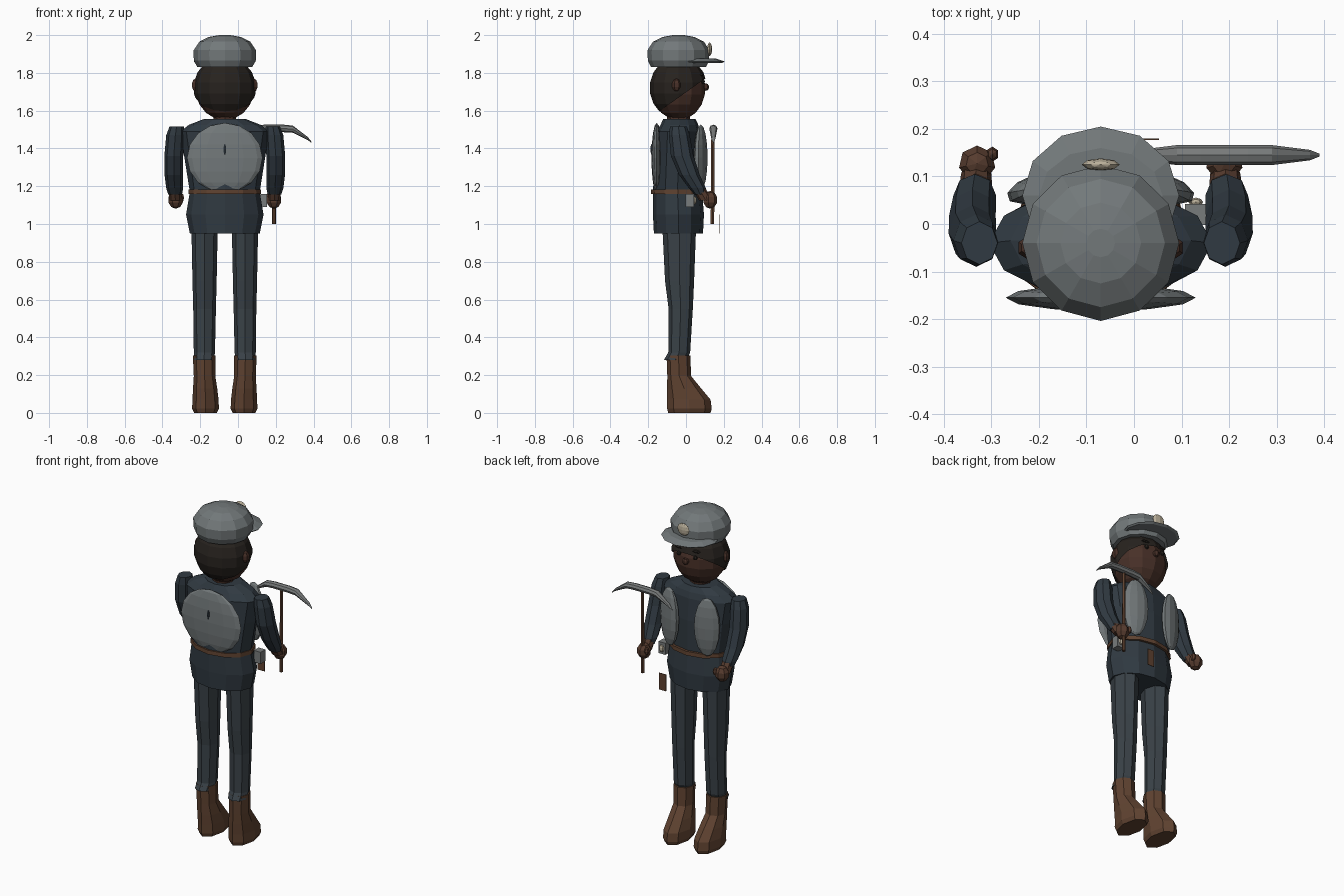
import bpy, bmesh, math
from mathutils import Vector, Matrix

C = -0.07  # body centre line in x
COL = {
    "jacket": (0.03, 0.042, 0.054), "trousers": (0.042, 0.054, 0.064),
    "cloth": (0.17, 0.19, 0.195), "steel": (0.19, 0.2, 0.2),
    "leather": (0.115, 0.055, 0.03), "skin": (0.065, 0.03, 0.021),
    "hand": (0.095, 0.045, 0.028), "hair": (0.02, 0.016, 0.013),
    "cream": (0.5, 0.44, 0.33),
}
MATS = {}
for key, rgb in COL.items():
    MATS[key] = bpy.data.materials.new(key)
    MATS[key].diffuse_color = (*rgb, 1)


def finish(name, bm, col):
    bmesh.ops.recalc_face_normals(bm, faces=bm.faces)
    me = bpy.data.meshes.new(name)
    bm.to_mesh(me)
    bm.free()
    me.materials.append(MATS[col])
    ob = bpy.data.objects.new(name, me)
    bpy.context.collection.objects.link(ob)
    return ob


def loft(name, rings, col, n=10, axis="z"):
    """Stack of elliptical rings (x, y, z, r1, r2), capped at both ends."""
    bm = bmesh.new()
    u, v = (Vector((1, 0, 0)), Vector((0, 1, 0)))
    if axis == "x":
        u, v = Vector((0, 1, 0)), Vector((0, 0, 1))
    loops = []
    for x, y, z, a, b in rings:
        loops.append([bm.verts.new(Vector((x, y, z)) + u * a * math.cos(t) + v * b * math.sin(t))
                      for t in (2 * math.pi * i / n for i in range(n))])
    for p, q in zip(loops, loops[1:]):
        for i in range(n):
            j = (i + 1) % n
            bm.faces.new((p[i], p[j], q[j], q[i]))
    bm.faces.new(loops[0])
    bm.faces.new(loops[-1])
    return finish(name, bm, col)


def ball(name, loc, r, col, seg=10, rings=7, rot=0.0, cut=None):
    """Faceted ellipsoid, optionally trimmed by a plane (point, normal)."""
    bm = bmesh.new()
    bmesh.ops.create_uvsphere(bm, u_segments=seg, v_segments=rings, radius=1)
    m = Matrix.Translation(loc) @ Matrix.Rotation(rot, 4, "Z") @ Matrix.Diagonal((*r, 1))
    bm.transform(m)
    if cut:
        bmesh.ops.bisect_plane(bm, geom=bm.verts[:] + bm.edges[:] + bm.faces[:],
                               plane_co=cut[0], plane_no=cut[1], clear_inner=True)
    return finish(name, bm, col)


def box(name, loc, size, col):
    bm = bmesh.new()
    bmesh.ops.create_cube(bm, size=1, matrix=Matrix.Translation(loc) @ Matrix.Diagonal((*size, 1)))
    return finish(name, bm, col)


# Jacket and belt
loft("jacket", [(C, -0.04, 0.95, 0.185, 0.13), (C, -0.04, 1.05, 0.205, 0.135),
                (C, -0.045, 1.17, 0.185, 0.13), (C, -0.04, 1.36, 0.215, 0.125),
                (C, -0.04, 1.49, 0.235, 0.115), (C, -0.035, 1.525, 0.19, 0.1),
                (C, -0.035, 1.556, 0.11, 0.085)], "jacket", 12)
loft("belt", [(C, -0.042, 1.158, 0.193, 0.143), (C, -0.042, 1.182, 0.192, 0.142)], "leather", 12)
loft("neck", [(C, -0.04, 1.53, 0.06, 0.06), (C, -0.04, 1.62, 0.06, 0.06)], "skin", 8)

# Vest pads on the back and chest
ball("back_pad", (C, -0.155, 1.35), (0.2, 0.028, 0.185), "cloth", 12, 8)
ball("back_stitch", (C, -0.182, 1.395), (0.008, 0.006, 0.03), "jacket", 6, 4)

# Head, hair and face
ball("head", (C, -0.04, 1.715), (0.155, 0.142, 0.165), "skin", 12, 9)
ball("hair", (C, -0.04, 1.72), (0.166, 0.152, 0.168), "hair", 12, 9,
     cut=((C, -0.15, 1.59), (0, -0.58, 0.81)))
ball("nose", (C, 0.105, 1.725), (0.02, 0.017, 0.02), "skin", 6, 5)

# Flat cap with visor and badge
loft("cap_crown", [(C, -0.04, 1.83, 0.145, 0.145), (C, -0.04, 1.865, 0.164, 0.162),
                   (C, -0.04, 1.92, 0.165, 0.164), (C, -0.04, 1.965, 0.135, 0.135),
                   (C, -0.04, 1.99, 0.085, 0.085), (C, -0.04, 2.0, 0.03, 0.03)], "cloth", 12)
loft("cap_visor", [(C, 0.06, 1.852, 0.155, 0.13), (C, 0.06, 1.86, 0.165, 0.145),
                   (C, 0.06, 1.875, 0.13, 0.1)], "cloth", 12)
ball("cap_badge", (C, 0.125, 1.925), (0.04, 0.013, 0.036), "cream", 8, 6)

# Paired parts on both sides of the body
for s, side in ((-1, "left"), (1, "right")):
    def X(d):
        return C + s * d
    ball(f"{side}_chest_pad", (X(0.125), 0.078, 1.352), (0.076, 0.03, 0.175), "cloth", 10, 8, -s * 0.3)
    ball(f"{side}_ear", (X(0.155), -0.05, 1.735), (0.022, 0.025, 0.035), "skin", 6, 5)
    ball(f"{side}_eye", (X(0.055), 0.09, 1.755), (0.014, 0.01, 0.014), "hair", 6, 4)
    ball(f"{side}_eyebrow", (X(0.055), 0.082, 1.79), (0.03, 0.012, 0.008), "hair", 6, 4)
    # Sleeve, wrist and fist
    loft(f"{side}_sleeve", [(X(0.255), -0.04, 1.515, 0.038, 0.045), (X(0.262), -0.035, 1.47, 0.048, 0.055),
                            (X(0.27), -0.02, 1.36, 0.05, 0.06), (X(0.27), 0.018, 1.26, 0.049, 0.055),
                            (X(0.265), 0.06, 1.19, 0.045, 0.045), (X(0.263), 0.075, 1.155, 0.036, 0.03)],
         "jacket", 8)
    loft(f"{side}_wrist", [(X(0.263), 0.07, 1.185, 0.035, 0.036), (X(0.262), 0.105, 1.125, 0.032, 0.036)],
         "hand", 8)
    ball(f"{side}_hand", (X(0.26), 0.127, 1.128), (0.041, 0.04, 0.047), "hand", 7, 5)
    ball(f"{side}_thumb", (X(0.228), 0.147, 1.14), (0.014, 0.016, 0.024), "hand", 6, 4)
    # Trouser leg and boot
    loft(f"{side}_trouser_leg", [(X(0.11), -0.057, 0.28, 0.053, 0.06), (X(0.108), -0.036, 0.32, 0.056, 0.058),
                                 (X(0.107), -0.028, 0.55, 0.06, 0.064), (X(0.107), -0.034, 0.7, 0.064, 0.077),
                                 (X(0.107), -0.036, 1.0, 0.07, 0.09)], "trousers", 8)
    loft(f"{side}_boot", [(X(0.102), 0.018, 0.0, 0.06, 0.112), (X(0.102), 0.018, 0.022, 0.071, 0.118),
                          (X(0.102), 0.015, 0.07, 0.069, 0.115), (X(0.104), -0.01, 0.13, 0.064, 0.09),
                          (X(0.107), -0.036, 0.195, 0.057, 0.063), (X(0.109), -0.04, 0.305, 0.06, 0.063)],
         "leather", 8)

# Pickaxe: wooden handle and curved steel head
loft("pickaxe_handle", [(0.19, 0.14, 1.0, 0.011, 0.011), (0.19, 0.142, 1.52, 0.009, 0.009)], "leather", 6)
half = [(0.2, 1.432, 0.003, 0.003), (0.18, 1.452, 0.011, 0.008),
        (0.1, 1.502, 0.021, 0.019), (0.05, 1.506, 0.021, 0.02)]
loft("pickaxe_head", [(0.19 - d, 0.145, z, a, b) for d, z, a, b in half]
     + [(0.19 + d, 0.145, z, a, b) for d, z, a, b in reversed(half)], "steel", 8, "x")

# Hip lantern and hanging tag
box("lantern", (0.13, 0.02, 1.125), (0.045, 0.045, 0.07), "steel")
ball("lantern_lens", (0.13, 0.046, 1.125), (0.016, 0.01, 0.022), "cream", 8, 5)
box("hanging_tag", (0.03, 0.178, 1.0), (0.045, 0.003, 0.1), "leather")
